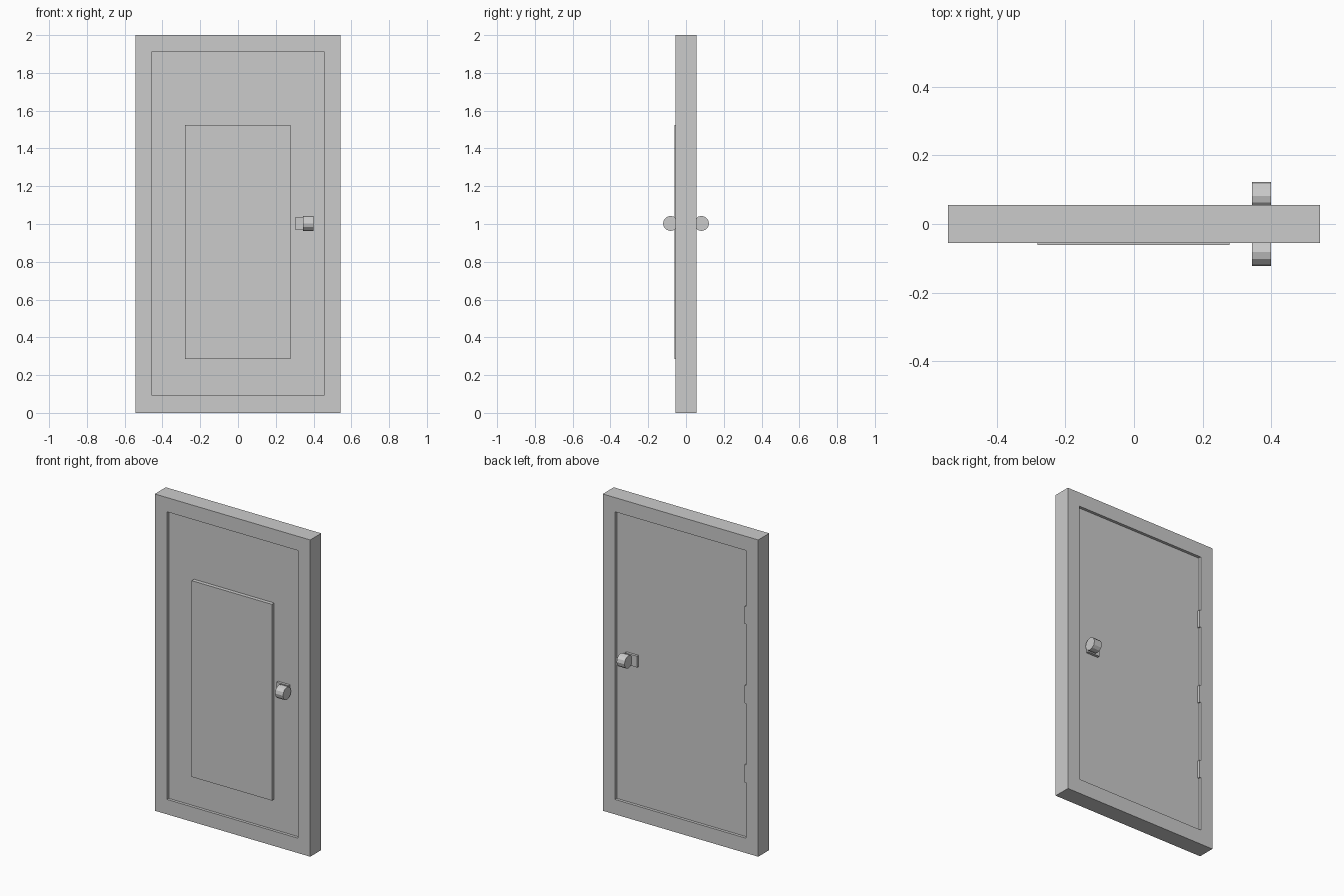
import bpy, bmesh
from math import radians
from mathutils import Matrix

if "Cube" in bpy.data.objects:
    bpy.data.objects.remove(bpy.data.objects["Cube"])


def finish(name, bm):
    bmesh.ops.recalc_face_normals(bm, faces=bm.faces)
    mesh = bpy.data.meshes.new(name)
    bm.to_mesh(mesh)
    bm.free()
    obj = bpy.data.objects.new(name, mesh)
    bpy.context.collection.objects.link(obj)
    return obj


def box(name, x, y, z):
    """Box from (min, max) ranges on each axis."""
    bm = bmesh.new()
    bmesh.ops.create_cube(bm, size=1)
    for v in bm.verts:
        for i, (lo, hi) in enumerate((x, y, z)):
            v.co[i] = lo if v.co[i] < 0 else hi
    return finish(name, bm)


def ring(name, outer, inner, y):
    """Rectangular frame; outer and inner are (half width, z low, z high)."""
    bm = bmesh.new()

    def loop(r, yy):
        w, lo, hi = r
        return [bm.verts.new((px, yy, pz))
                for px, pz in ((-w, lo), (w, lo), (w, hi), (-w, hi))]

    loops = [loop(outer, -y), loop(inner, -y), loop(inner, y), loop(outer, y)]
    for k in range(4):
        a, b = loops[k], loops[(k + 1) % 4]
        for i in range(4):
            j = (i + 1) % 4
            bm.faces.new((a[i], a[j], b[j], b[i]))
    return finish(name, bm)


def knob(name, y):
    """Twelve-sided drum lying along x."""
    bm = bmesh.new()
    mat = (Matrix.Translation((0.372, y, 1.003))
           @ Matrix.Rotation(radians(90), 4, 'Y'))
    bmesh.ops.create_cone(bm, cap_ends=True, segments=12, radius1=0.04,
                          radius2=0.04, depth=0.055, matrix=mat)
    return finish(name, bm)


# Surround, door leaf and raised front panel
ring("door_frame", (0.543, 0, 2), (0.457, 0.094, 1.91), 0.055)
box("door_leaf", (-0.457, 0.457), (-0.037, 0.037), (0.094, 1.91))
box("front_panel", (-0.281, 0.279), (-0.061, -0.036), (0.286, 1.525))

# Latch plates and knobs on both sides
for side, s in (("front", -1), ("back", 1)):
    y = sorted((s * 0.036, s * 0.053))
    box(side + "_knob_plate", (0.305, 0.39), y, (0.967, 1.038))
    knob(side + "_knob", s * 0.082)

# Hinges on the back
for i, z in enumerate((0.5, 1.0, 1.5)):
    box(f"hinge_{i + 1}", (-0.458, -0.448), (0.036, 0.054),
        (z - 0.056, z + 0.056))
